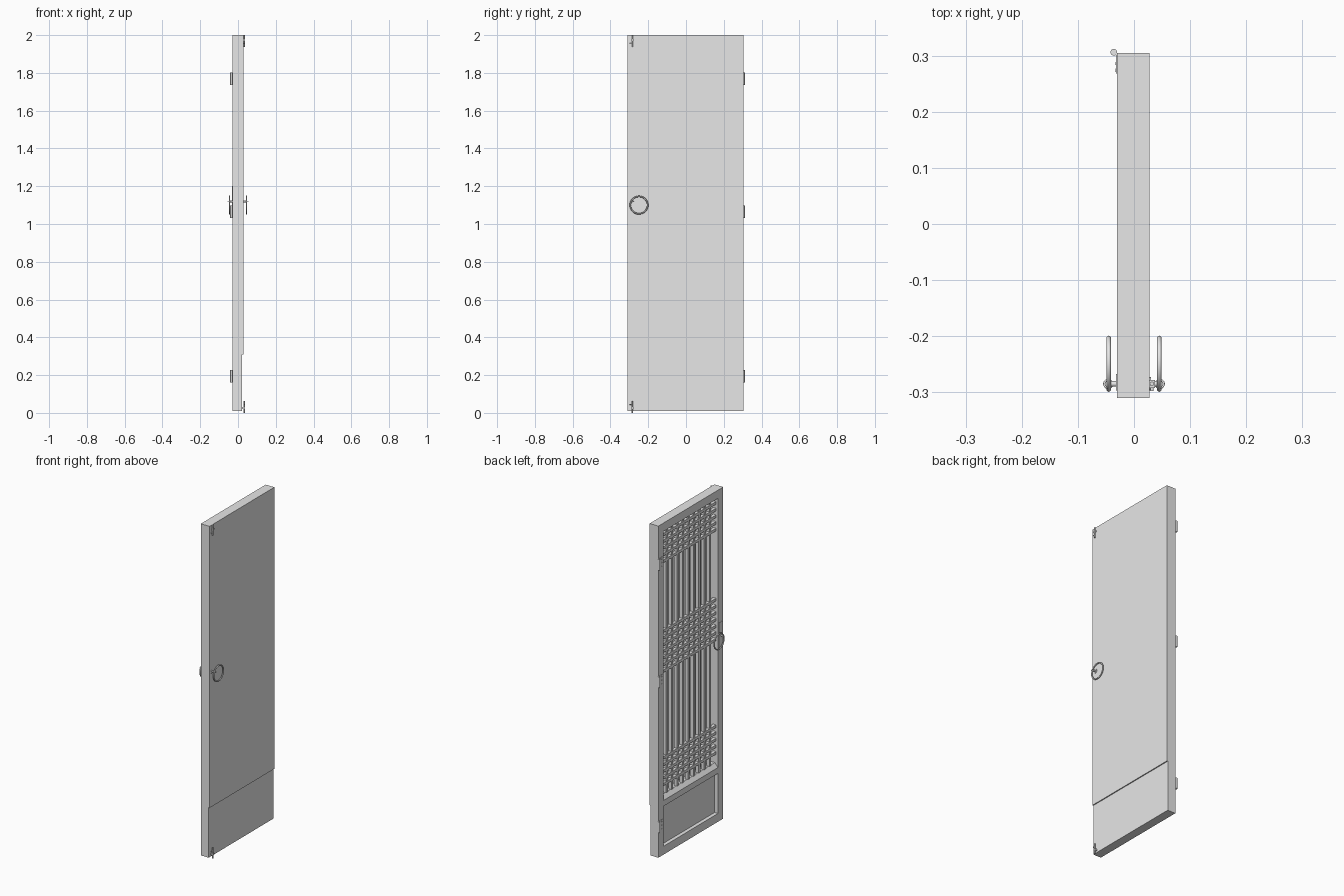
import bpy
import bmesh
import math
from mathutils import Vector, Matrix

cube = bpy.data.objects.get("Cube")
if cube:
    bpy.data.objects.remove(cube, do_unlink=True)

# Single plain colour
grey = bpy.data.materials.new("plain_grey")
grey.use_nodes = True
colour = (0.8, 0.8, 0.8, 1)
grey.diffuse_color = colour
grey.node_tree.nodes["Principled BSDF"].inputs["Base Color"].default_value = colour


def finish(name, bm, smooth=False):
    bmesh.ops.recalc_face_normals(bm, faces=bm.faces)
    mesh = bpy.data.meshes.new(name)
    bm.to_mesh(mesh)
    bm.free()
    mesh.materials.append(grey)
    obj = bpy.data.objects.new(name, mesh)
    bpy.context.collection.objects.link(obj)
    if smooth:
        bpy.ops.object.select_all(action="DESELECT")
        obj.select_set(True)
        bpy.context.view_layer.objects.active = obj
        bpy.ops.object.shade_smooth_by_angle(angle=math.radians(40))
    return obj


def add_box(bm, x, y, z):
    size = Vector((x[1] - x[0], y[1] - y[0], z[1] - z[0], 1))
    mid = Vector((sum(x) / 2, sum(y) / 2, sum(z) / 2))
    bmesh.ops.create_cube(bm, size=1, matrix=Matrix.Translation(mid) @ Matrix.Diagonal(size))


def box(name, x, y, z):
    bm = bmesh.new()
    add_box(bm, x, y, z)
    return finish(name, bm)


def add_rod(bm, start, end, radius, sides=16):
    a, b = Vector(start), Vector(end)
    turn = (b - a).to_track_quat("Z", "Y").to_matrix().to_4x4()
    bmesh.ops.create_cone(bm, cap_ends=True, segments=sides, radius1=radius, radius2=radius,
                          depth=(b - a).length, matrix=Matrix.Translation((a + b) / 2) @ turn)


def rod(name, start, end, radius, sides=16):
    bm = bmesh.new()
    add_rod(bm, start, end, radius, sides)
    return finish(name, bm, True)


def ring(name, centre, axis, major, minor, segments=40):
    bpy.ops.mesh.primitive_torus_add(major_segments=segments, minor_segments=10,
                                     major_radius=major, minor_radius=minor, location=centre)
    obj = bpy.context.object
    obj.name = name
    obj.rotation_euler = Vector(axis).to_track_quat("Z", "Y").to_euler()
    obj.data.materials.append(grey)
    bpy.ops.object.shade_smooth()
    return obj


# Main dimensions
X0, X1, SHEET = -0.03, 0.022, 0.028
Y0, Y1 = -0.31, 0.305
BASE, TOP, SPLIT = 0.01, 2.0, 0.31
W = 0.05
IN0, IN1 = Y0 + W, Y1 - W

# Frame
box("front_stile", (X0, X1), (Y0, IN0), (BASE, TOP))
box("rear_stile", (X0, X1), (IN1, Y1), (BASE, TOP))
box("top_rail", (X0, X1), (IN0, IN1), (TOP - W, TOP))
box("bottom_rail", (X0, X1), (IN0, IN1), (BASE, BASE + W))
box("lower_panel", (-0.008, X1), (IN0, IN1), (BASE + W, SPLIT))
box("backing_sheet", (X1, SHEET), (Y0, Y1), (SPLIT, TOP))

# Middle rail with a sloping upper face
bm = bmesh.new()
profile = [(X1, 0.30), (X0, 0.30), (X0, 0.335), (X0 + 0.02, 0.36), (X1, 0.36)]
face = bm.faces.new([bm.verts.new((x, IN0, z)) for x, z in profile])
out = bmesh.ops.extrude_face_region(bm, geom=[face])
moved = [v for v in out["geom"] if isinstance(v, bmesh.types.BMVert)]
bmesh.ops.translate(bm, verts=moved, vec=(0, IN1 - IN0, 0))
finish("middle_rail", bm)

# Lattice: upright bars, then three bands of cross bars
bm = bmesh.new()
pitch = (IN1 - IN0) / 10
for i in range(1, 10):
    y = IN0 + i * pitch
    add_box(bm, (-0.016, 0.004), (y - 0.008, y + 0.008), (0.36, TOP - W))
finish("upright_bars", bm)

bm = bmesh.new()
for lowest, count in ((0.42, 5), (1.10, 7), (1.76, 5)):
    for i in range(count):
        z = lowest + 0.04 * i
        add_box(bm, (-0.018, 0.002), (IN0, IN1), (z - 0.008, z + 0.008))
finish("cross_bars", bm)

# Hinges
for label, z in (("lower", 0.195), ("centre", 1.065), ("upper", 1.77)):
    rod(label + "_hinge_pin", (-0.036, 0.306, z - 0.033), (-0.036, 0.306, z + 0.033), 0.006)
    box(label + "_hinge_leaf", (-0.032, X0), (0.268, 0.306), (z - 0.033, z + 0.033))
    bm = bmesh.new()
    for y in (0.274, 0.286):
        for dz in (-0.022, 0, 0.022):
            add_rod(bm, (-0.033, y, z + dz), (X0, y, z + dz), 0.003, 10)
    finish(label + "_hinge_screws", bm, True)

# Pull rings with studs on both faces
for label, side, wall in (("left", 1, SHEET), ("right", -1, X0)):
    rod(label + "_ring_plate", (wall, -0.285, 1.12), (wall + side * 0.002, -0.285, 1.12), 0.012, 20)
    rod(label + "_ring_post", (wall, -0.285, 1.12), (side * 0.046, -0.285, 1.12), 0.005)
    ring(label + "_ring_eye", (side * 0.046, -0.285, 1.12), (0, 0, 1), 0.007, 0.002, 20)
    ring(label + "_pull_ring", (side * 0.045, -0.249, 1.1), (1, 0, 0), 0.046, 0.004)
box("lock_plate", (-0.032, X0), (-0.297, -0.267), (1.04, 1.2))

# Sliding bolts at the head and foot
for label, z, way, wall in (("foot", 0.0, 1, X1), ("head", 2.0, -1, SHEET)):
    rod(label + "_bolt", (0.032, -0.285, z), (0.032, -0.285, z + way * 0.062), 0.004)
    box(label + "_bolt_guide", (wall, 0.037), (-0.292, -0.278),
        sorted((z + way * 0.02, z + way * 0.03)))
    rod(label + "_bolt_knob", (0.032, -0.298, z + way * 0.045),
        (0.032, -0.285, z + way * 0.045), 0.003)
